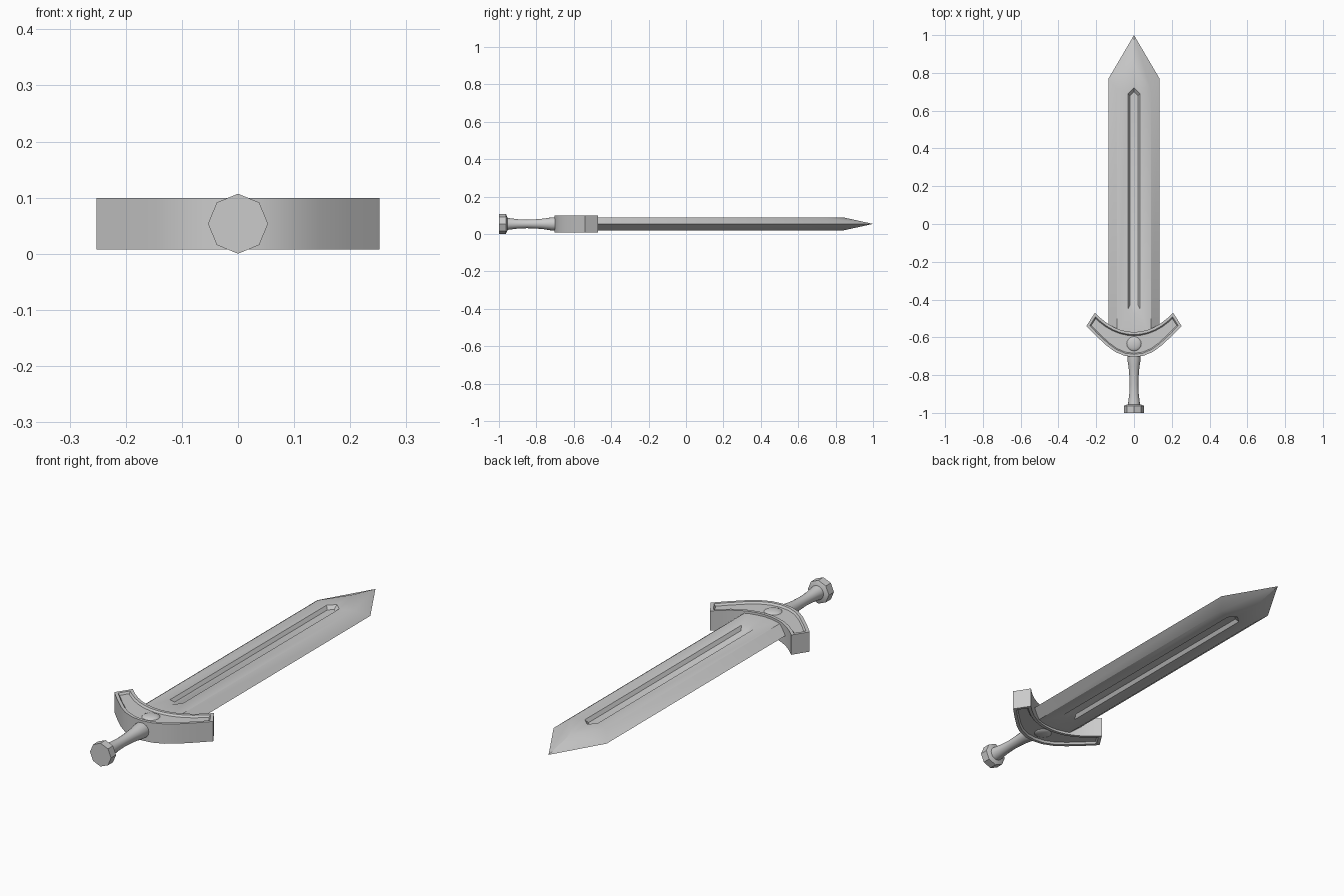
import bpy, bmesh, math
from mathutils import Vector

if "Cube" in bpy.data.objects:
    bpy.data.objects.remove(bpy.data.objects["Cube"])

CZ = 0.0535  # mid-plane height of the sword


def finish(bm, name, smooth=True, angle=30):
    bmesh.ops.remove_doubles(bm, verts=bm.verts, dist=1e-5)
    bmesh.ops.recalc_face_normals(bm, faces=bm.faces)
    me = bpy.data.meshes.new(name)
    bm.to_mesh(me)
    bm.free()
    ob = bpy.data.objects.new(name, me)
    bpy.context.collection.objects.link(ob)
    ob.location.z = CZ
    if smooth:
        bpy.ops.object.select_all(action='DESELECT')
        ob.select_set(True)
        bpy.context.view_layer.objects.active = ob
        bpy.ops.object.shade_smooth_by_angle(angle=math.radians(angle))
    return ob


def bridge(bm, a, b):
    n = len(a)
    for i in range(n):
        j = (i + 1) % n
        bm.faces.new((a[i], a[j], b[j], b[i]))


def lathe(name, profile, sides):
    # profile of (radius, y) turned about the sword's long axis
    bm = bmesh.new()
    rings = []
    for r, y in profile:
        rings.append([bm.verts.new((r * math.sin(2 * math.pi * i / sides), y,
                                    r * math.cos(2 * math.pi * i / sides)))
                      for i in range(sides)])
    for a, b in zip(rings, rings[1:]):
        bridge(bm, a, b)
    bm.faces.new(rings[0])
    bm.faces.new(rings[-1])
    return finish(bm, name)


# Blade: nested outlines (half width, tip, shoulder, base, base middle, height)
outlines = [
    (0.135, 1.00, 0.77, -0.62, -0.62, 0.0),     # cutting edge
    (0.090, 0.84, 0.71, -0.62, -0.62, 0.035),   # flat
    (0.032, 0.72, 0.69, -0.45, -0.48, 0.035),   # fuller rim
    (0.021, 0.70, 0.68, -0.43, -0.44, 0.020),   # fuller floor
]
bm = bmesh.new()
for s in (1, -1):
    rings = []
    for w, tip, sh, base, mid, z in outlines:
        pts = [(0, tip), (w, sh), (w, base), (0, mid), (-w, base), (-w, sh)]
        rings.append([bm.verts.new((x, y, s * z)) for x, y in pts])
    for a, b in zip(rings, rings[1:]):
        bridge(bm, a, b)
    bm.faces.new(rings[-1])
finish(bm, "blade")

# Crossguard: crescent slab with a sunken panel on both faces
upper = [(0, -0.572), (0.035, -0.569), (0.07, -0.561), (0.105, -0.547),
         (0.14, -0.527), (0.175, -0.5), (0.207, -0.47)]
lower = [(0.252, -0.54), (0.2, -0.593), (0.145, -0.644), (0.1, -0.677),
         (0.05, -0.698), (0, -0.704)]
half = upper + lower
outline = half + [(-x, y) for x, y in reversed(half) if x > 0]
bm = bmesh.new()
T = 0.0455
loops = [[bm.verts.new((x, y, z)) for x, y in outline] for z in (-T, T)]
bridge(bm, *loops)
caps = [bm.faces.new(l) for l in loops]
bmesh.ops.recalc_face_normals(bm, faces=bm.faces)
for cap in caps:
    bmesh.ops.inset_region(bm, faces=[cap], thickness=0.014, use_even_offset=True)
    bmesh.ops.inset_region(bm, faces=[cap], thickness=0.006, depth=-0.009,
                           use_even_offset=True)
finish(bm, "crossguard")

# Round studs in the panel, one per face
bm = bmesh.new()
for s in (1, -1):
    d = bmesh.ops.create_uvsphere(bm, u_segments=16, v_segments=10, radius=0.04)
    bmesh.ops.scale(bm, vec=Vector((1, 1, 0.3)), verts=d["verts"])
    bmesh.ops.translate(bm, vec=Vector((0, -0.634, s * 0.0335)), verts=d["verts"])
finish(bm, "guard_studs", angle=50)

# Waisted grip and octagonal pommel
lathe("grip", [(0.036, -0.69), (0.035, -0.72), (0.029, -0.755), (0.025, -0.80),
               (0.023, -0.85), (0.025, -0.90), (0.030, -0.94), (0.034, -0.97)], 8 * 2)
lathe("pommel", [(0.036, -0.955), (0.0535, -0.963), (0.0535, -1.0)], 8)
